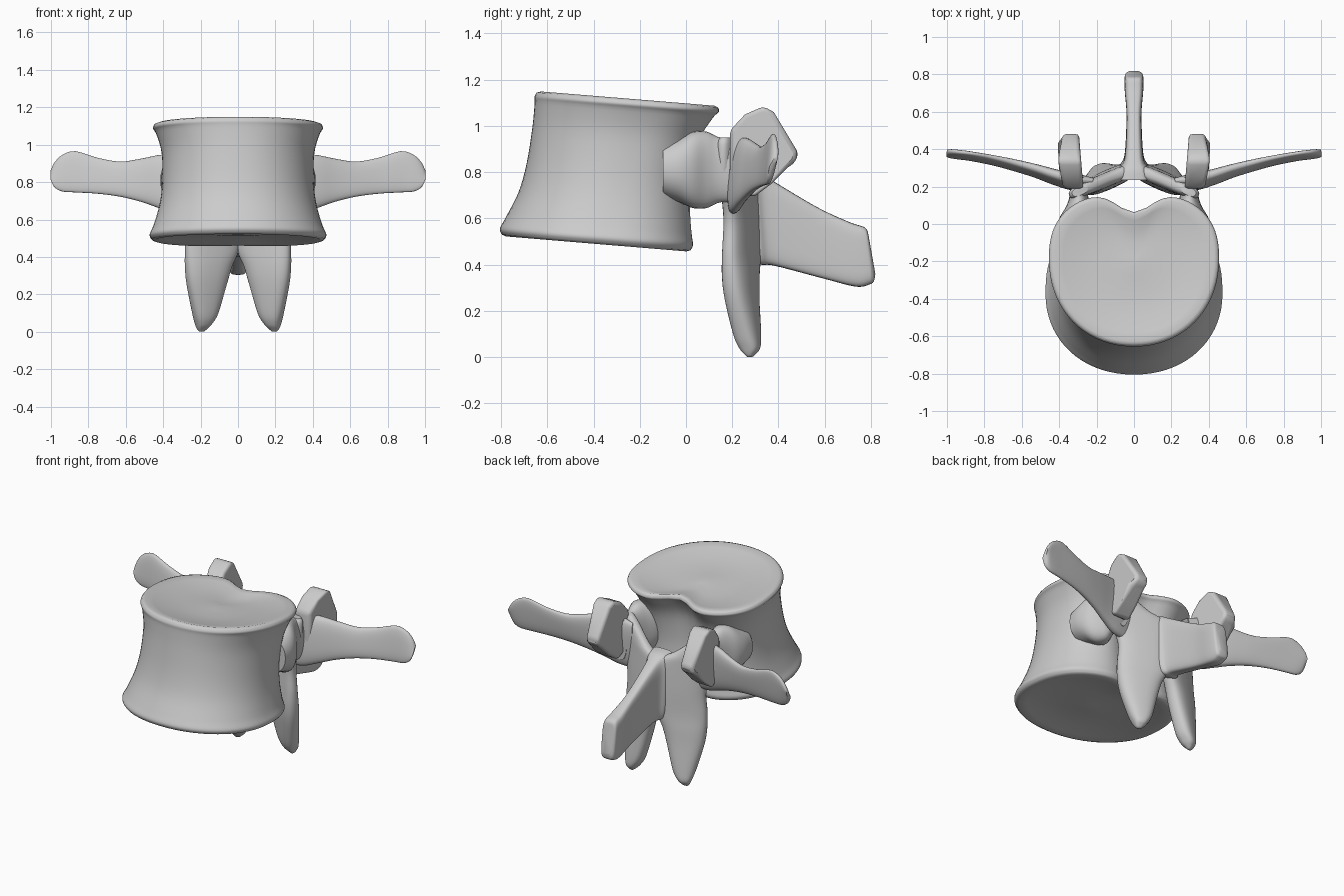
import bpy, bmesh, math
from mathutils import Vector

if "Cube" in bpy.data.objects:
    bpy.data.objects.remove(bpy.data.objects["Cube"])


def finish(name, bm, angle=50):
    bmesh.ops.recalc_face_normals(bm, faces=bm.faces)
    me = bpy.data.meshes.new(name)
    bm.to_mesh(me)
    bm.free()
    ob = bpy.data.objects.new(name, me)
    bpy.context.collection.objects.link(ob)
    bpy.ops.object.select_all(action='DESELECT')
    ob.select_set(True)
    bpy.context.view_layer.objects.active = ob
    bpy.ops.object.shade_smooth_by_angle(angle=math.radians(angle))
    return ob


def spline(rows, steps=5):
    """Catmull-Rom interpolation of rows of numbers."""
    out = []
    for i in range(len(rows) - 1):
        p = [rows[max(i - 1, 0)], rows[i], rows[i + 1], rows[min(i + 2, len(rows) - 1)]]
        for k in range(steps):
            t = k / steps
            out.append([0.5 * (2 * b + (c - a) * t + (2 * a - 5 * b + 4 * c - d) * t * t
                               + (3 * b - a - 3 * c + d) * t ** 3) for a, b, c, d in zip(*p)])
    return out + [list(rows[-1])]


def spow(v, e):
    return math.copysign(abs(v) ** e, v)


def skin(name, rings, angle=50):
    bm = bmesh.new()
    vr = [[bm.verts.new(p) for p in r] for r in rings]
    n = len(vr[0])
    for a, b in zip(vr, vr[1:]):
        for i in range(n):
            j = (i + 1) % n
            bm.faces.new((a[i], a[j], b[j], b[i]))
    bm.faces.new(vr[0])
    bm.faces.new(vr[-1])
    return finish(name, bm, angle)


def loft(name, rows, section, p=3, n=32, side=1):
    """section(row) gives centre, u and v half axes of a superellipse ring."""
    rings = []
    for row in spline(rows):
        c, u, v = (Vector(q) for q in section(row))
        ring = []
        for k in range(n):
            a = 2 * math.pi * k / n
            q = c + u * spow(math.cos(a), 2 / p) + v * spow(math.sin(a), 2 / p)
            ring.append((q.x * side, q.y, q.z))
        rings.append(ring)
    return skin(name, rings)


# Vertebral body: kidney-shaped rings with a waist and dished ends
def body_ring(t, front, back, a, notch, scale=1.0, dish=0.0, n=72):
    cy = -0.38 + 0.20 * t
    ring = []
    for k in range(n):
        w = 2 * math.pi * k / n
        c, s = math.cos(w), math.sin(w)
        e = 2 / 2.5 if s > 0 else 2 / 2.1
        x = a * spow(c, e)
        y = cy + (back - cy if s > 0 else cy - front) * spow(s, e)
        if s > 0:
            y -= notch * math.exp(-(x / 0.13) ** 2)
        x, y = x * scale, cy - 0.04 + (y - cy + 0.04) * scale
        zb = 0.53 - 0.083 * (y + 0.8)
        zt = 1.145 - 0.082 * (y + 0.65)
        ring.append((x, y, zb + (zt - zb) * t + dish))
    return ring


walls = [(0, -0.795, 0.045, 0.46, 0.06), (0.04, -0.805, 0.055, 0.473, 0.06),
         (0.12, -0.78, 0.05, 0.452, 0.06), (0.3, -0.725, 0.045, 0.42, 0.07),
         (0.5, -0.69, 0.05, 0.405, 0.08), (0.75, -0.665, 0.085, 0.408, 0.1),
         (0.92, -0.655, 0.145, 0.437, 0.11), (0.97, -0.655, 0.172, 0.455, 0.11),
         (1, -0.645, 0.168, 0.447, 0.11)]
caps = [(0.96, 0.006), (0.85, -0.004), (0.65, -0.018), (0.4, -0.028), (0.15, -0.022), (0.02, -0.02)]
rings = [body_ring(*walls[0], s, -d) for s, d in reversed(caps)]
rings += [body_ring(*r) for r in spline(walls, 4)]
rings += [body_ring(*walls[-1], s, d) for s, d in caps]
skin("vertebral_body", rings, 60)

# Spinous process: rows of y, bottom z, top z, half width
loft("spinous_process",
     [(0.25, 0.42, 0.82, 0.09), (0.31, 0.40, 0.81, 0.075), (0.37, 0.395, 0.775, 0.05),
      (0.58, 0.34, 0.65, 0.04), (0.72, 0.305, 0.585, 0.05), (0.78, 0.315, 0.565, 0.05),
      (0.798, 0.33, 0.55, 0.043), (0.804, 0.36, 0.53, 0.025)],
     lambda r: ((0, r[0], (r[1] + r[2]) / 2), (r[3], 0, 0), (0, -0.015, (r[2] - r[1]) / 2)), p=4.5)


# Lamina running down into the inferior articular process: oblique plate
def plate(r):
    z, xi, xo, th, y = r
    m, h = (xi + xo) / 2, (xo - xi) / 2
    return (m, y - 0.42 * (m - 0.15), z), (h, -0.42 * h, 0), (0.38 * th, th, 0)


# Articular prism: side profile as y, z
facet = [(0.19, 0.75), (0.19, 0.98), (0.255, 1.05), (0.335, 1.085), (0.38, 1.06),
         (0.485, 0.885), (0.475, 0.845), (0.44, 0.82), (0.37, 0.75), (0.29, 0.69)]

for side, tag in ((1, "right"), (-1, "left")):
    loft("lamina_and_inferior_process_" + tag,
         [(0.95, 0.25, 0.33, 0.02, 0.235), (0.92, 0.21, 0.345, 0.03, 0.235),
          (0.83, 0.10, 0.345, 0.035, 0.235), (0.76, -0.01, 0.33, 0.037, 0.235),
          (0.6, -0.01, 0.275, 0.045, 0.235), (0.45, -0.005, 0.28, 0.05, 0.235),
          (0.35, 0.035, 0.28, 0.055, 0.24), (0.25, 0.065, 0.27, 0.055, 0.25),
          (0.1, 0.11, 0.24, 0.05, 0.275), (0.04, 0.145, 0.225, 0.04, 0.29),
          (0.012, 0.17, 0.215, 0.02, 0.295), (0.0, 0.185, 0.205, 0.008, 0.295)],
         plate, p=2.6, side=side)

    # Pedicle: flared neck, rows of y, x, half width, half height
    loft("pedicle_" + tag,
         [(-0.10, 0.28, 0.13, 0.12), (-0.03, 0.29, 0.125, 0.14), (0.03, 0.295, 0.105, 0.165),
          (0.09, 0.295, 0.07, 0.165), (0.15, 0.295, 0.05, 0.14), (0.25, 0.295, 0.045, 0.14)],
         lambda r: ((r[1], r[0], 0.81), (r[2], 0, 0), (0, 0, r[3])), p=2.2, side=side)

    # Transverse process: rows of x, y, bottom z, top z, half thickness
    loft("transverse_process_" + tag,
         [(0.22, 0.215, 0.62, 0.92, 0.025), (0.32, 0.225, 0.625, 0.95, 0.04),
          (0.42, 0.25, 0.66, 0.945, 0.036), (0.52, 0.282, 0.695, 0.925, 0.03),
          (0.63, 0.312, 0.722, 0.91, 0.025), (0.75, 0.34, 0.738, 0.93, 0.02),
          (0.87, 0.362, 0.745, 0.965, 0.018), (0.94, 0.371, 0.75, 0.945, 0.018),
          (0.98, 0.376, 0.772, 0.905, 0.016), (1.0, 0.378, 0.81, 0.865, 0.01)],
         lambda r: ((r[0], r[1], (r[2] + r[3]) / 2), (-0.3 * r[4], r[4], 0),
                    (0, 0.015, (r[3] - r[2]) / 2)), p=2.6, side=side)

    # Superior articular process
    bm = bmesh.new()
    inner, outer = [], []
    for y, z in facet:
        k = (y - 0.19) / 0.3
        inner.append(bm.verts.new((side * (0.27 + 0.025 * k), y, z)))
        outer.append(bm.verts.new((side * (0.375 + 0.06 * k * (1 - k) * 2.2), y, z)))
    bm.faces.new(inner)
    bm.faces.new(outer)
    for i in range(len(facet)):
        j = (i + 1) % len(facet)
        bm.faces.new((inner[i], inner[j], outer[j], outer[i]))
    ob = finish("superior_process_" + tag, bm, 60)
    bev = ob.modifiers.new("round", 'BEVEL')
    bev.width, bev.segments, bev.limit_method = 0.025, 4, 'ANGLE'
    bev.angle_limit = math.radians(40)
